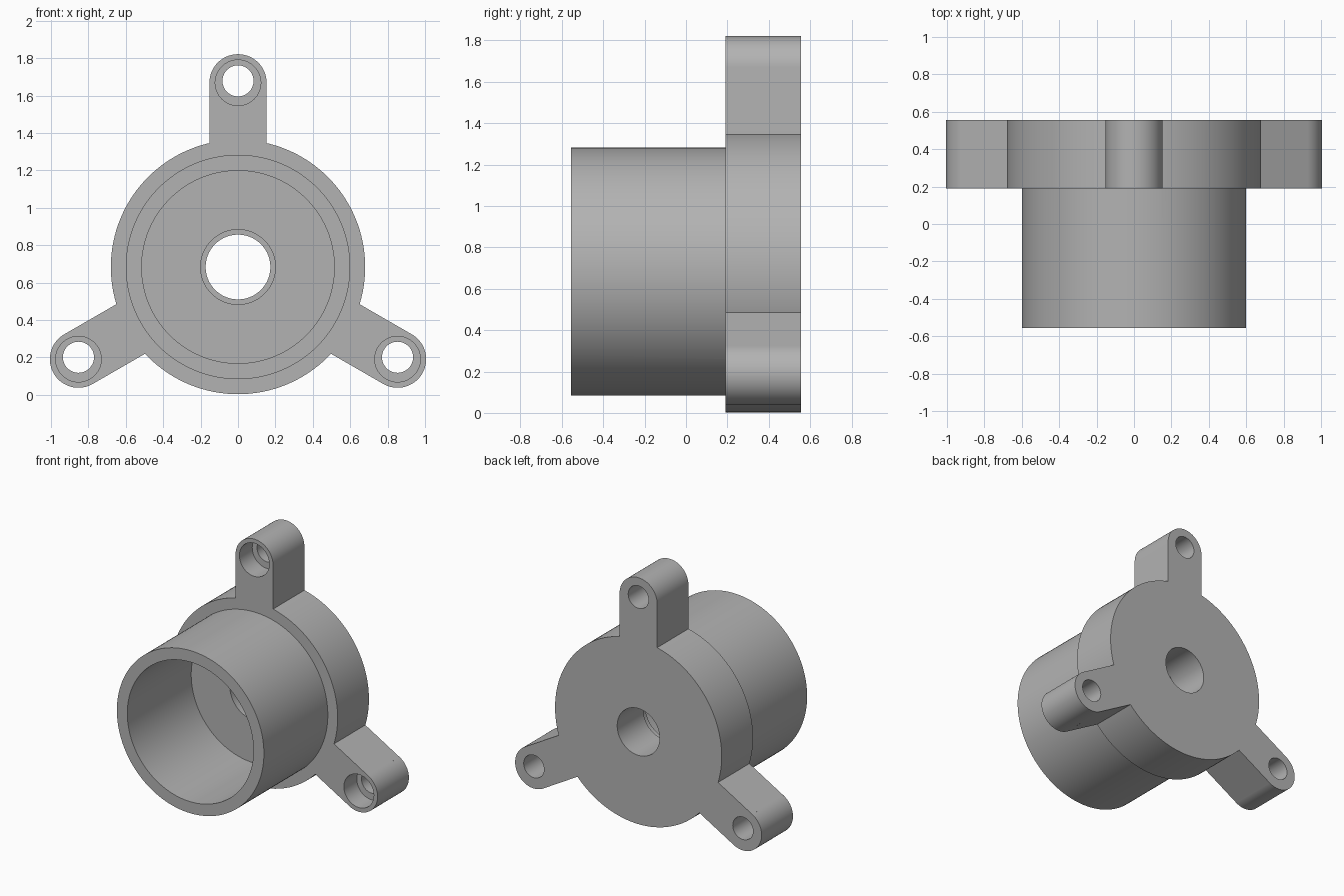
import bpy
import math
from mathutils import Vector

if "Cube" in bpy.data.objects:
    bpy.data.objects.remove(bpy.data.objects["Cube"], do_unlink=True)

FRONT, FLANGE, BACK = -0.555, 0.19, 0.555
CZ = 0.683
LUG_R = 0.153
LUG_DIST = 0.985

grey = bpy.data.materials.new("plain grey")
grey.use_nodes = True
grey.diffuse_color = (0.45, 0.45, 0.45, 1)
grey.node_tree.nodes["Principled BSDF"].inputs["Base Color"].default_value = (0.45, 0.45, 0.45, 1)


def cylinder(name, x, z, r, y0, y1, sides=96):
    """Cylinder along the depth axis between y0 and y1."""
    bpy.ops.mesh.primitive_cylinder_add(
        vertices=sides, radius=r, depth=y1 - y0,
        location=(x, (y0 + y1) / 2, z), rotation=(math.pi / 2, 0, 0))
    ob = bpy.context.object
    ob.name = name
    ob.data.materials.append(grey)
    return ob


def combine(target, tool, operation):
    """Apply a boolean and discard the tool."""
    mod = target.modifiers.new("cut", "BOOLEAN")
    mod.operation, mod.object, mod.solver = operation, tool, "EXACT"
    bpy.context.view_layer.objects.active = target
    bpy.ops.object.modifier_apply(modifier=mod.name)
    bpy.data.objects.remove(tool, do_unlink=True)


# Flange disc with the round housing in front
body = cylinder("flanged_housing", 0, CZ, 0.68, FLANGE, BACK, 128)
combine(body, cylinder("housing", 0, CZ, 0.6, FRONT, FLANGE + 0.1, 128), "UNION")

# Three radial arms with rounded ends
centres = []
for degrees in (90, 210, 330):
    a = math.radians(degrees)
    direction = Vector((math.cos(a), 0, math.sin(a)))
    end = Vector((0, 0, CZ)) + direction * LUG_DIST
    centres.append(end)
    middle = Vector((0, (FLANGE + BACK) / 2, CZ)) + direction * (LUG_DIST + 0.5) / 2
    bpy.ops.mesh.primitive_cube_add(size=1, location=middle, rotation=(0, -a, 0))
    arm = bpy.context.object
    arm.scale = (LUG_DIST - 0.5, BACK - FLANGE, LUG_R * 2)
    arm.data.materials.append(grey)
    combine(arm, cylinder("lug", end.x, end.z, LUG_R, FLANGE, BACK, 64), "UNION")
    combine(body, arm, "UNION")

# Housing pocket, central bore and its shallow counterbore
combine(body, cylinder("pocket", 0, CZ, 0.515, -1, FLANGE, 128), "DIFFERENCE")
combine(body, cylinder("counterbore", 0, CZ, 0.2, 0, FLANGE + 0.06), "DIFFERENCE")
combine(body, cylinder("bore", 0, CZ, 0.173, -1, 1), "DIFFERENCE")

# Stepped screw holes in the lugs
for c in centres:
    combine(body, cylinder("screw_head_hole", c.x, c.z, 0.122, 0, FLANGE + 0.15, 64), "DIFFERENCE")
    combine(body, cylinder("screw_hole", c.x, c.z + 0.01, 0.083, 0, 1, 64), "DIFFERENCE")

bpy.ops.object.select_all(action="DESELECT")
body.select_set(True)
bpy.context.view_layer.objects.active = body
bpy.ops.object.shade_smooth_by_angle(angle=math.radians(30))
